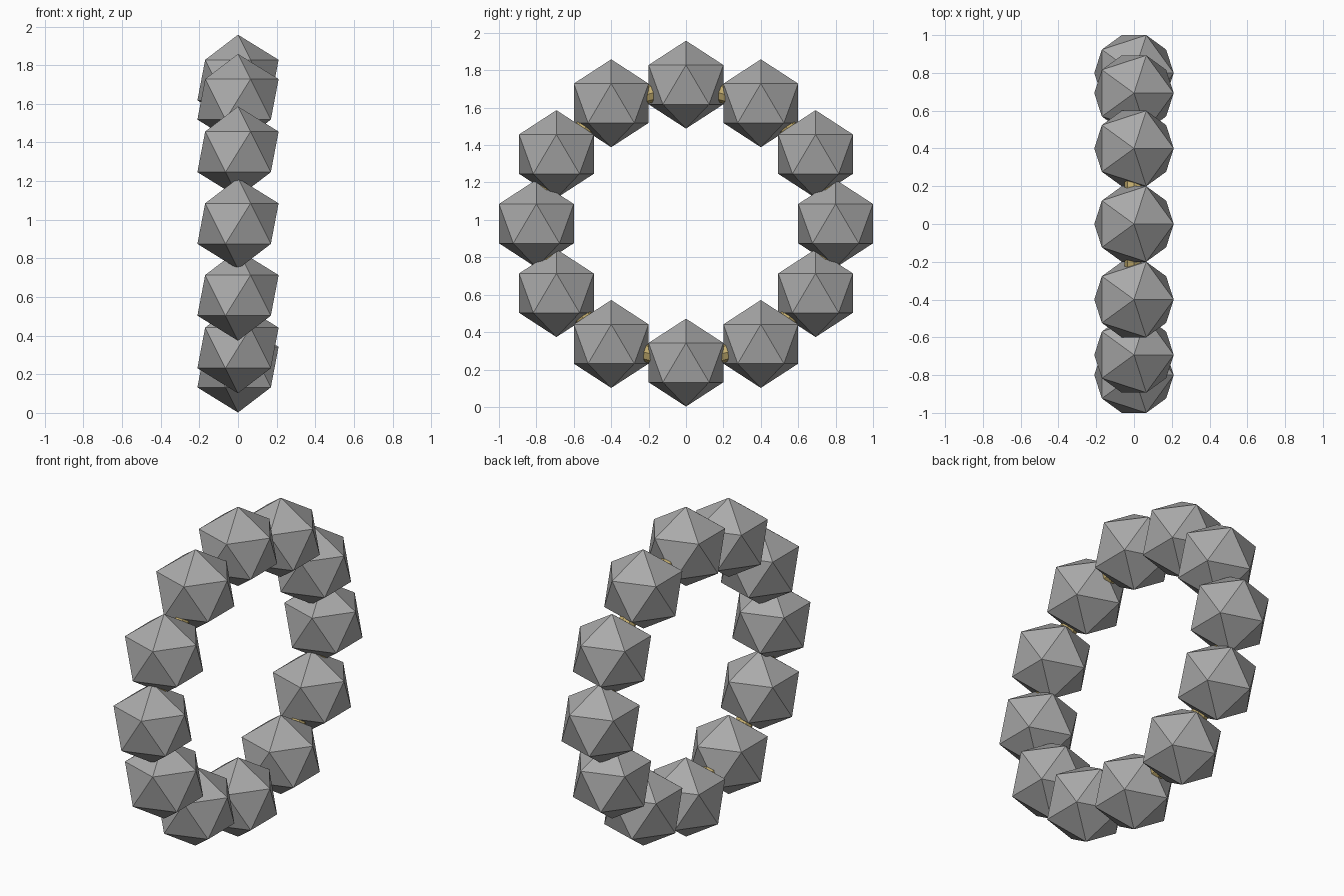
import bpy
from math import sin, cos, pi
from mathutils import Vector

cube = bpy.data.objects.get("Cube")
if cube:
    bpy.data.objects.remove(cube, do_unlink=True)


def material(name, color, metallic=0.0):
    mat = bpy.data.materials.new(name)
    mat.use_nodes = True
    mat.diffuse_color = color
    mat.node_tree.nodes["Principled BSDF"].inputs["Base Color"].default_value = color
    return mat


stone_gray = material("stone gray", (0.40, 0.40, 0.40, 1))
pale_gold = material("pale gold", (0.55, 0.42, 0.16, 1))

COUNT = 12
BEAD_RADIUS = 0.235
LINK_RADIUS = 0.05
CENTER_Z = 0.98
RING_Y, RING_Z = 0.8, 0.743


def ring_point(i):
    a = 2 * pi * i / COUNT
    return Vector((0, RING_Y * cos(a), CENTER_Z + RING_Z * sin(a)))


for i in range(COUNT):
    here, there = ring_point(i), ring_point(i + 1)

    # Faceted bead, upright all around the ring
    bpy.ops.mesh.primitive_ico_sphere_add(subdivisions=1, radius=BEAD_RADIUS, location=here)
    bead = bpy.context.object
    bead.name = f"bead_{i + 1}"
    bead.data.materials.append(stone_gray)

    # Short gold link bridging the gap to the next bead
    step = there - here
    bpy.ops.mesh.primitive_cylinder_add(vertices=8, radius=LINK_RADIUS,
                                        depth=step.length * 0.5,
                                        location=(here + there) / 2)
    link = bpy.context.object
    link.name = f"link_{i + 1}"
    link.rotation_euler = step.to_track_quat("Z", "X").to_euler()
    link.data.materials.append(pale_gold)
